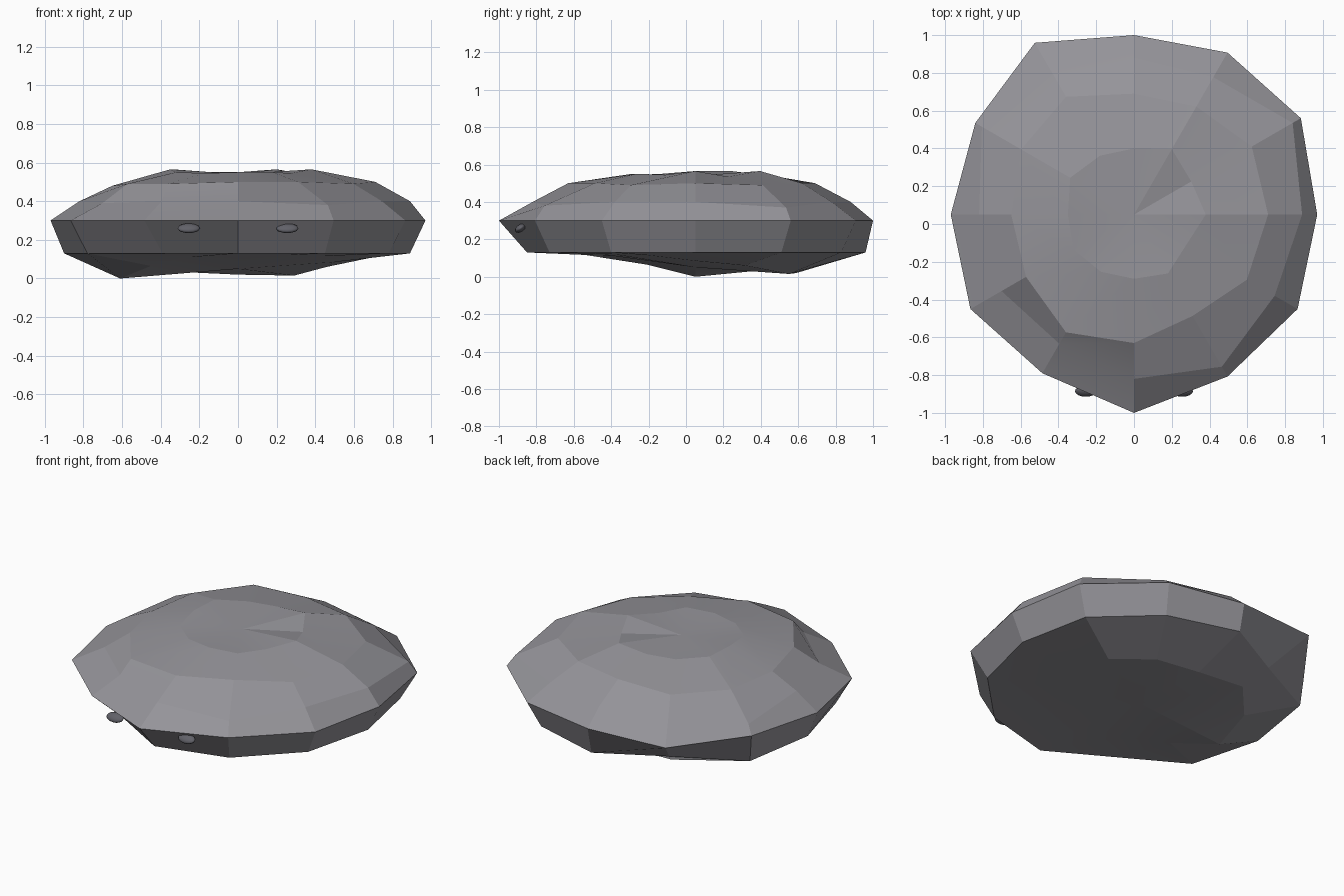
import bpy, bmesh
from math import cos, sin, pi, radians

if "Cube" in bpy.data.objects:
    bpy.data.objects.remove(bpy.data.objects["Cube"])

CY = 0.05   # the stone's radial centre lies slightly behind the origin
N = 12


def spread(z):
    return z if isinstance(z, list) else [z] * N


def material(name, colour):
    m = bpy.data.materials.new(name)
    m.diffuse_color = (*colour, 1)
    m.use_nodes = True
    m.node_tree.nodes["Principled BSDF"].inputs["Base Color"].default_value = m.diffuse_color
    return m


# Ring profiles, bottom to top: radii every 30 degrees from +x, and heights
underside = ([.50, .53, .58, .54, .64, .62, .61, .52, .50, .50, .50, .50],
             [.085, .06, .015, .02, .035, .03, .0, .065, .11, .12, .12, .115])
lower_edge = ([.89, .92, .90, .91, .80, .95, .90, .90, .78, .90, .90, .90], .13)
rim = ([.97, 1.02, .99, .95, 1.05, .97, .97, 1.0, .97, 1.05, .99, 1.0], .30)
shoulder = ([.89, .97, .84, .83, .86, .93, .82, .81, .79, .87, .93, .86],
            [.40, .37, .40, .40, .40, .36, .40, .39, .40, .40, .38, .40])
upper = ([.71, .72, .66, .64, .72, .69, .65, .66, .72, .68, .62, .69],
         [.50, .49, .50, .50, .49, .48, .48, .49, .49, .50, .50, .49])
crown = ([.38, .35, .40, .35, .36, .39, .35, .37, .35, .34, .36, .32],
         [.565, .535, .565, .55, .55, .565, .565, .55, .545, .55, .55, .545])

# Stone body
bm = bmesh.new()
rings = []
for radii, heights in (underside, lower_edge, rim, shoulder, upper, crown):
    rings.append([bm.verts.new((r * cos(k * pi / 6), CY + r * sin(k * pi / 6), z))
                  for k, (r, z) in enumerate(zip(radii, spread(heights)))])
for a, b in zip(rings, rings[1:]):
    for k in range(N):
        j = (k + 1) % N
        bm.faces.new((a[k], a[j], b[j], b[k]))
bottom = bm.verts.new((0, CY, 0.05))
top = bm.verts.new((0, CY, 0.54))
for k in range(N):
    j = (k + 1) % N
    bm.faces.new((rings[0][j], rings[0][k], bottom))
    bm.faces.new((rings[-1][k], rings[-1][j], top))
bmesh.ops.recalc_face_normals(bm, faces=bm.faces)
mesh = bpy.data.meshes.new("stone_body")
bm.to_mesh(mesh)
bm.free()
mesh.materials.append(material("stone_grey", (.30, .295, .32)))
stone = bpy.data.objects.new("stone_body", mesh)
bpy.context.collection.objects.link(stone)
bpy.ops.object.select_all(action='DESELECT')
stone.select_set(True)
bpy.context.view_layer.objects.active = stone
bpy.ops.object.shade_smooth_by_angle(angle=radians(8))

# Two small oval bumps under the front rim
dark = material("bump_dark", (.12, .12, .14))
for side, name in ((-1, "left_bump"), (1, "right_bump")):
    bpy.ops.mesh.primitive_uv_sphere_add(segments=16, ring_count=8, radius=1,
                                         location=(side * .255, -.885, .26))
    bump = bpy.context.object
    bump.name = name
    bump.scale = (.058, .033, .02)
    bump.rotation_euler = (radians(35), 0, 0)
    bump.data.materials.append(dark)
    bpy.ops.object.shade_smooth()
